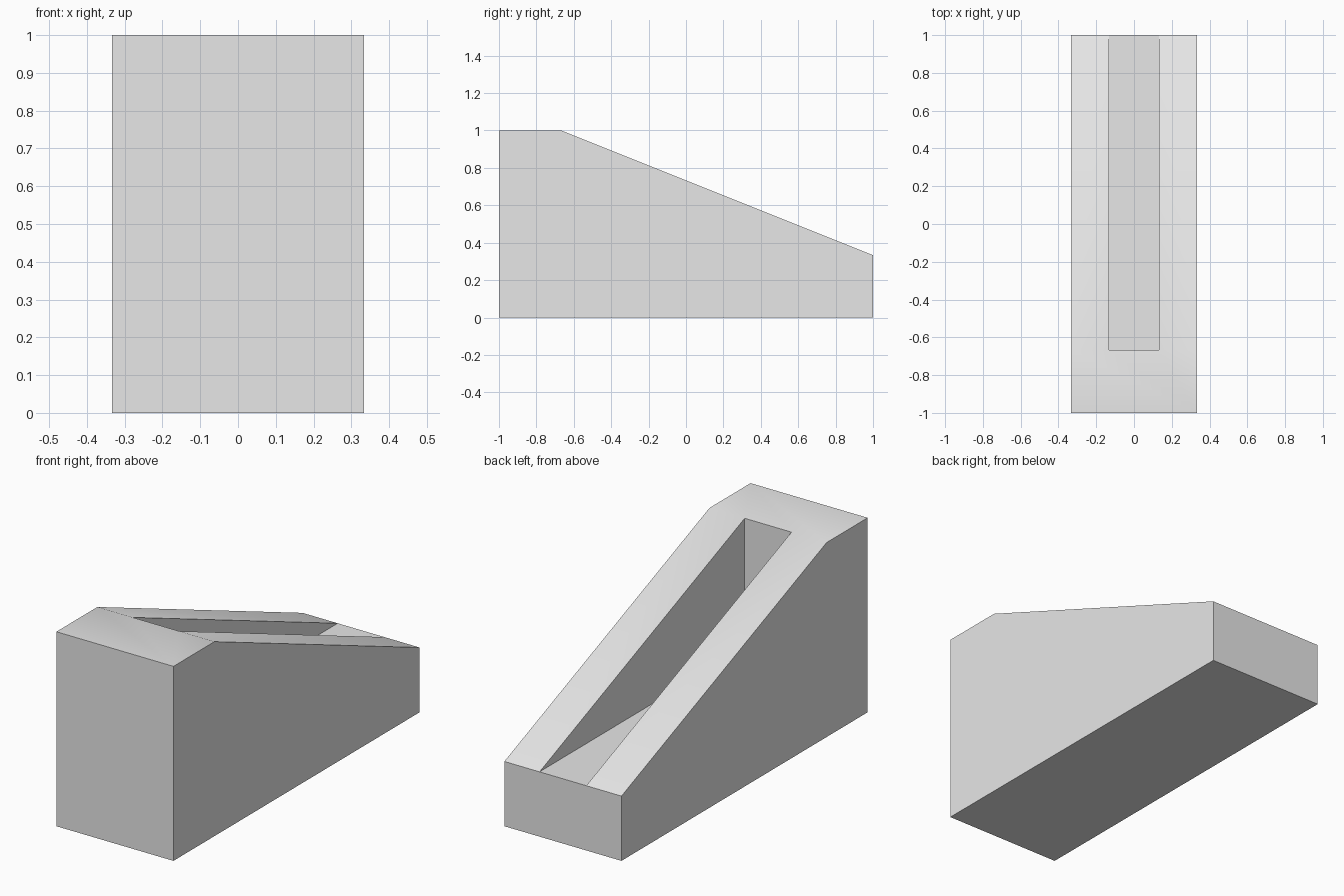
import bpy, bmesh

if "Cube" in bpy.data.objects:
    bpy.data.objects.remove(bpy.data.objects["Cube"])

W, S = 0.333, 0.133              # half widths of block and slot
LOW, TOP, CREST = 0.333, 1.0, -0.667

gray = bpy.data.materials.new("light_gray")
gray.diffuse_color = (0.8, 0.8, 0.8, 1)
gray.use_nodes = True
gray.node_tree.nodes["Principled BSDF"].inputs["Base Color"].default_value = gray.diffuse_color

bm = bmesh.new()


def row(x, profile):
    return [bm.verts.new((x, y, z)) for y, z in profile]


# Outer side profile and triangular slot profile, left and right
outer = [(-1, 0), (1, 0), (1, LOW), (CREST, TOP), (-1, TOP)]
slot = [(CREST, TOP), (CREST, LOW), (1, LOW)]
L, R = row(-W, outer), row(W, outer)
l, r = row(-S, slot), row(S, slot)

faces = [
    L, R,                                          # side walls
    [L[0], R[0], R[1], L[1]],                      # underside
    [L[0], R[0], R[4], L[4]],                      # front wall
    [L[1], R[1], R[2], r[2], l[2], L[2]],          # back wall
    [L[4], R[4], R[3], r[0], l[0], L[3]],          # flat top
    [L[3], l[0], l[2], L[2]],                      # left sloping rail
    [R[3], r[0], r[2], R[2]],                      # right sloping rail
    l, r,                                          # slot walls
    [l[0], r[0], r[1], l[1]],                      # slot end wall
    [l[1], r[1], r[2], l[2]],                      # slot floor
]
for f in faces:
    bm.faces.new(f)
bmesh.ops.recalc_face_normals(bm, faces=bm.faces)

mesh = bpy.data.meshes.new("slotted_ramp")
bm.to_mesh(mesh)
bm.free()
mesh.materials.append(gray)
ramp = bpy.data.objects.new("slotted_ramp", mesh)
bpy.context.collection.objects.link(ramp)

# Soft crest, sharp corners
bpy.context.view_layer.objects.active = ramp
ramp.select_set(True)
bpy.ops.object.shade_smooth_by_angle(angle=0.5236)
